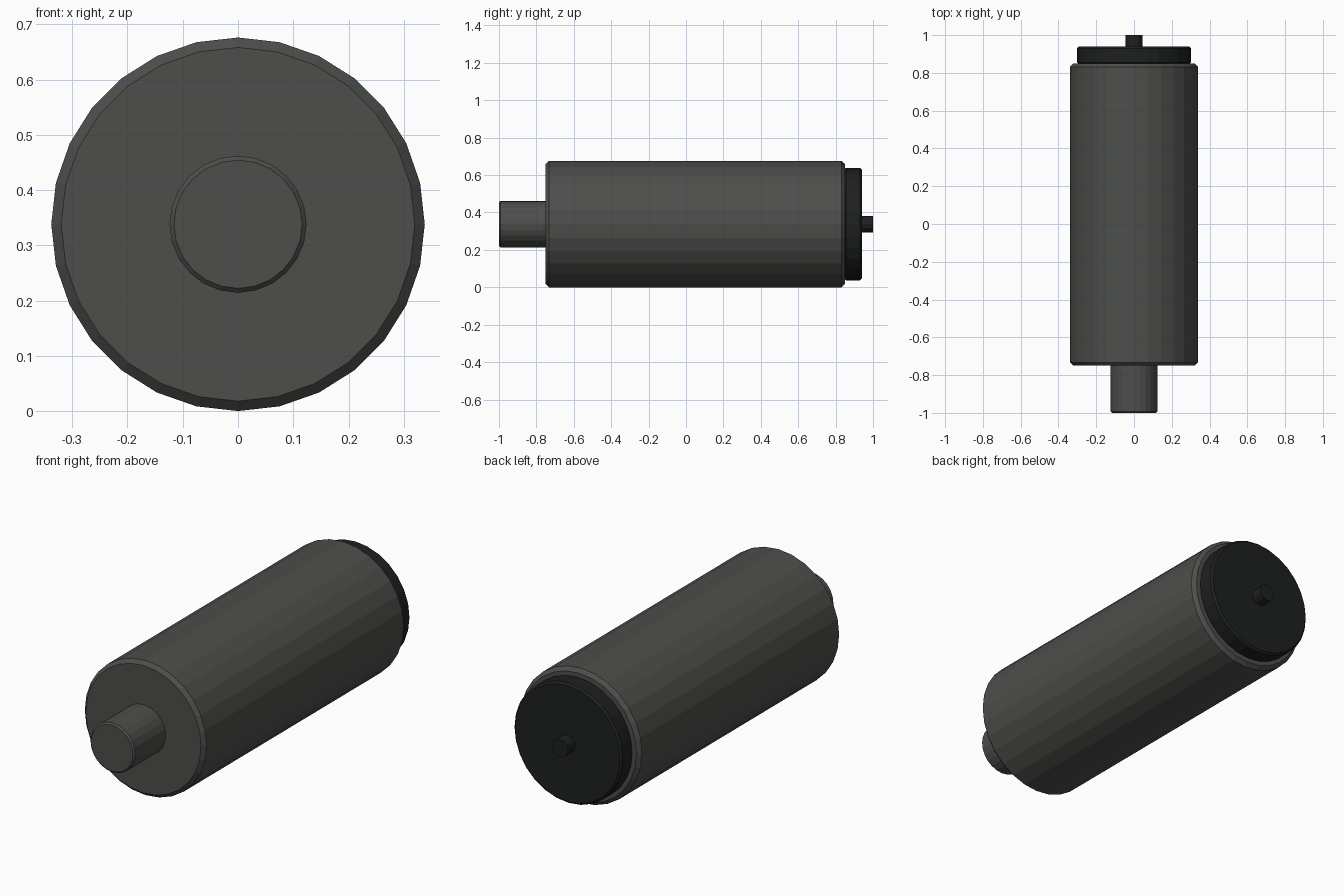
import bpy, bmesh
from math import sin, cos, pi

if "Cube" in bpy.data.objects:
    bpy.data.objects.remove(bpy.data.objects["Cube"])

AXIS_Z = 0.338


def material(name, rgb):
    m = bpy.data.materials.new(name)
    m.diffuse_color = (*rgb, 1)
    m.use_nodes = True
    m.node_tree.nodes["Principled BSDF"].inputs["Base Color"].default_value = m.diffuse_color
    return m


# Solid cylinder along y with chamfered rims, flat shaded, first vertex at the top
def cylinder(name, radius, y0, y1, sides, chamfer, mat):
    c = chamfer
    if c:
        profile = [(radius - c, y0), (radius, y0 + c), (radius, y1 - c), (radius - c, y1)]
    else:
        profile = [(radius, y0), (radius, y1)]
    bm = bmesh.new()
    rings = []
    for r, y in profile:
        rings.append([bm.verts.new((r * sin(2 * pi * i / sides), y,
                                    AXIS_Z + r * cos(2 * pi * i / sides)))
                      for i in range(sides)])
    for a, b in zip(rings, rings[1:]):
        for i in range(sides):
            j = (i + 1) % sides
            bm.faces.new((a[i], a[j], b[j], b[i]))
    bm.faces.new(rings[0])
    bm.faces.new(rings[-1])
    bmesh.ops.recalc_face_normals(bm, faces=bm.faces)
    mesh = bpy.data.meshes.new(name)
    bm.to_mesh(mesh)
    bm.free()
    mesh.materials.append(mat)
    ob = bpy.data.objects.new(name, mesh)
    bpy.context.collection.objects.link(ob)
    return ob


body_grey = material("body_grey", (0.075, 0.078, 0.072))
cap_black = material("cap_black", (0.013, 0.015, 0.014))

# Main barrel and front spigot
cylinder("main_barrel", 0.338, -0.75, 0.85, 28, 0.018, body_grey)
cylinder("front_spigot", 0.124, -1.0, -0.742, 24, 0.008, body_grey)

# Rear cap and centre pin
cylinder("rear_cap", 0.301, 0.846, 0.94, 28, 0.010, cap_black)
cylinder("rear_pin", 0.044, 0.93, 1.0, 12, 0, cap_black)
